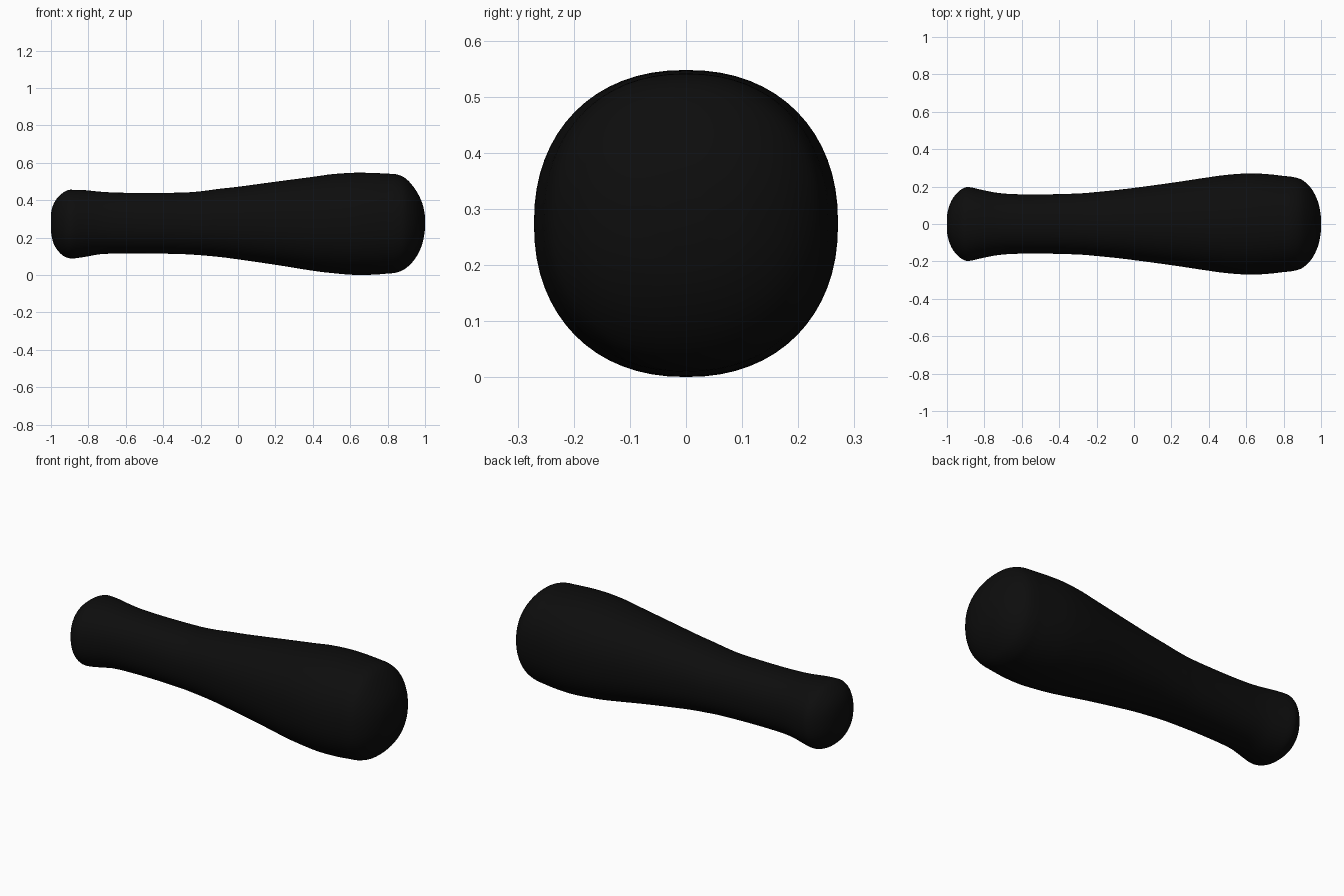
import bpy, bmesh, math

if "Cube" in bpy.data.objects:
    bpy.data.objects.remove(bpy.data.objects["Cube"])

SEGMENTS = 64   # points round each cross-section
STEPS = 4       # rings between profile stations
POWER = 2.2     # slightly squared-off circle

# Profile stations: x, bottom z, top z, half width in y
STATIONS = [
    (-1.00, 0.23, 0.33, 0.045), (-0.99, 0.18, 0.37, 0.09),
    (-0.97, 0.14, 0.407, 0.135), (-0.94, 0.107, 0.437, 0.172),
    (-0.91, 0.092, 0.454, 0.192), (-0.88, 0.089, 0.456, 0.197),
    (-0.82, 0.097, 0.454, 0.184), (-0.74, 0.111, 0.446, 0.168),
    (-0.65, 0.115, 0.441, 0.160), (-0.50, 0.116, 0.439, 0.158),
    (-0.30, 0.112, 0.441, 0.163), (-0.20, 0.106, 0.448, 0.171),
    (-0.10, 0.097, 0.461, 0.181), (0.00, 0.084, 0.472, 0.193),
    (0.20, 0.055, 0.499, 0.220), (0.40, 0.023, 0.525, 0.250),
    (0.50, 0.011, 0.539, 0.263), (0.62, 0.001, 0.547, 0.271),
    (0.72, 0.002, 0.546, 0.266), (0.80, 0.008, 0.542, 0.257),
    (0.85, 0.014, 0.538, 0.251), (0.90, 0.038, 0.514, 0.235),
    (0.95, 0.092, 0.455, 0.187), (0.985, 0.165, 0.385, 0.115),
    (1.00, 0.245, 0.315, 0.035),
]


def smooth_value(a, b, c, d, t):
    """Catmull-Rom blend between b and c."""
    return 0.5 * (2 * b + (c - a) * t + (2 * a - 5 * b + 4 * c - d) * t ** 2
                  + (3 * b - a - 3 * c + d) * t ** 3)


def dense_stations():
    last = len(STATIONS) - 1
    for i in range(last):
        four = [STATIONS[min(max(i + k, 0), last)] for k in (-1, 0, 1, 2)]
        for s in range(STEPS):
            yield [smooth_value(*vals, s / STEPS) for vals in zip(*four)]
    yield STATIONS[-1]


def rounded(v):
    return math.copysign(abs(v) ** (2 / POWER), v)


# Club-shaped handle: rings lofted along x
bm = bmesh.new()
rings = []
for x, low, high, half in dense_stations():
    ring = []
    for k in range(SEGMENTS):
        a = 2 * math.pi * k / SEGMENTS
        ring.append(bm.verts.new((x, half * rounded(math.cos(a)),
                                  (low + high) / 2 + (high - low) / 2 * rounded(math.sin(a)))))
    rings.append(ring)
for r0, r1 in zip(rings, rings[1:]):
    for k in range(SEGMENTS):
        n = (k + 1) % SEGMENTS
        bm.faces.new((r0[k], r0[n], r1[n], r1[k]))

# End caps
bm.faces.new(rings[0])
bm.faces.new(rings[-1])
bmesh.ops.recalc_face_normals(bm, faces=bm.faces)

mesh = bpy.data.meshes.new("handle_grip")
bm.to_mesh(mesh)
bm.free()
mesh.shade_smooth()
grip = bpy.data.objects.new("handle_grip", mesh)
bpy.context.collection.objects.link(grip)

# Black rubber
black = bpy.data.materials.new("black_rubber")
black.diffuse_color = (0.004, 0.004, 0.004, 1)
black.use_nodes = True
black.node_tree.nodes["Principled BSDF"].inputs["Base Color"].default_value = black.diffuse_color
mesh.materials.append(black)
